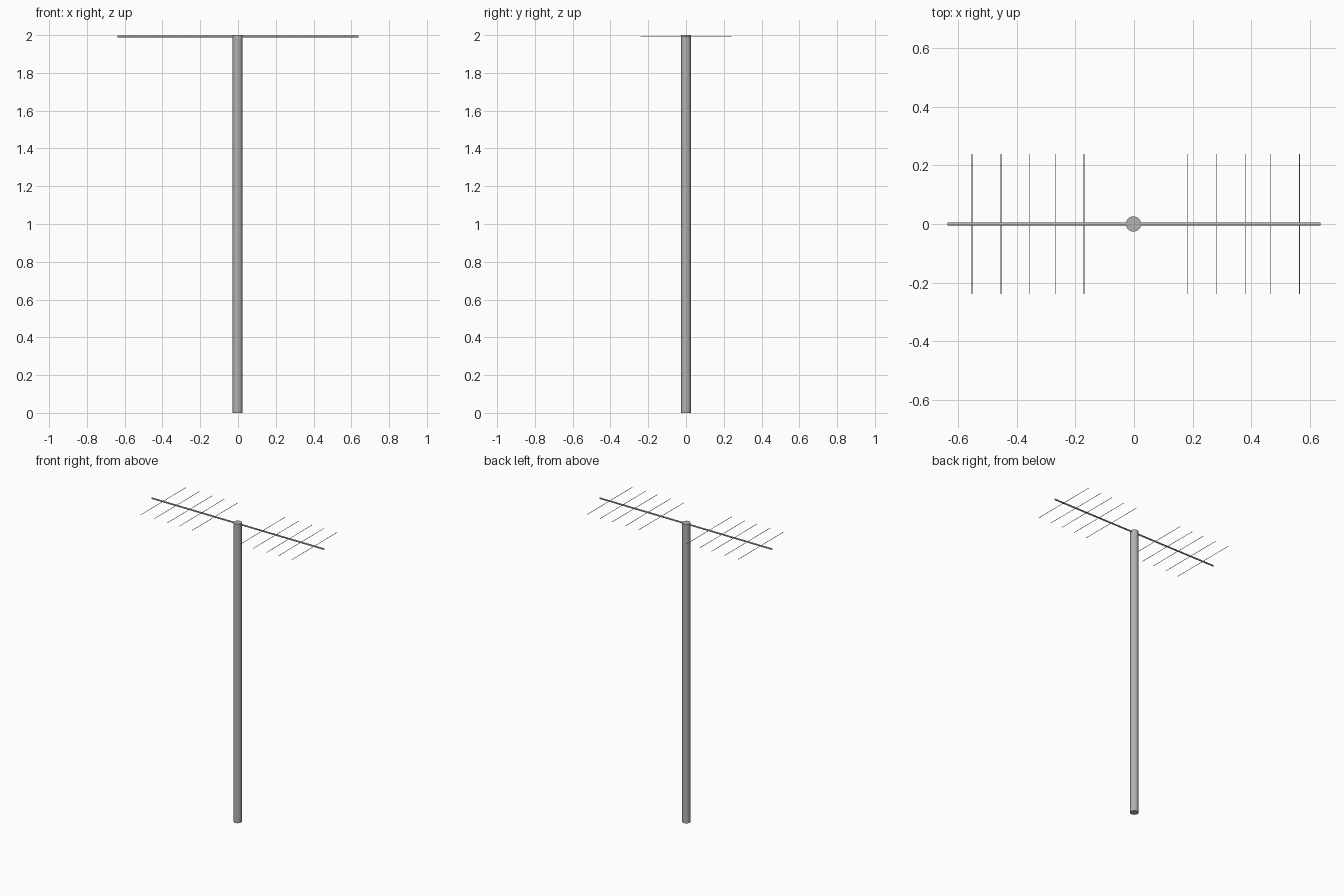
import bpy
from math import pi

if "Cube" in bpy.data.objects:
    bpy.data.objects.remove(bpy.data.objects["Cube"])

# Darker grey metal
metal = bpy.data.materials.new("grey_metal")
metal.diffuse_color = (0.45, 0.45, 0.45, 1)
metal.use_nodes = True
metal.node_tree.nodes["Principled BSDF"].inputs["Base Color"].default_value = metal.diffuse_color


def rod(name, radius, length, loc, rot=(0, 0, 0), sides=16):
    bpy.ops.mesh.primitive_cylinder_add(vertices=sides, radius=radius, depth=length,
                                        location=loc, rotation=rot)
    ob = bpy.context.object
    ob.name = name
    ob.data.materials.append(metal)
    bpy.ops.object.shade_smooth_by_angle()
    return ob


BOOM_Z = 1.992

# Upright mast
rod("mast", 0.026, 2.0, (-0.002, 0, 1.0), sides=32)

# Horizontal boom
rod("boom", 0.005, 1.274, (0, 0, BOOM_Z), (0, pi / 2, 0))

# Thin crosswise elements, same spacing on both arms
for start, arm in ((-0.554, "left"), (0.182, "right")):
    offsets = (0, 0.099, 0.198, 0.285, 0.383)
    for i, dx in enumerate(offsets):
        rod(f"{arm}_element_{i + 1}", 0.0015, 0.48, (start + dx, 0, BOOM_Z + 0.001),
            (pi / 2, 0, 0), sides=12)
